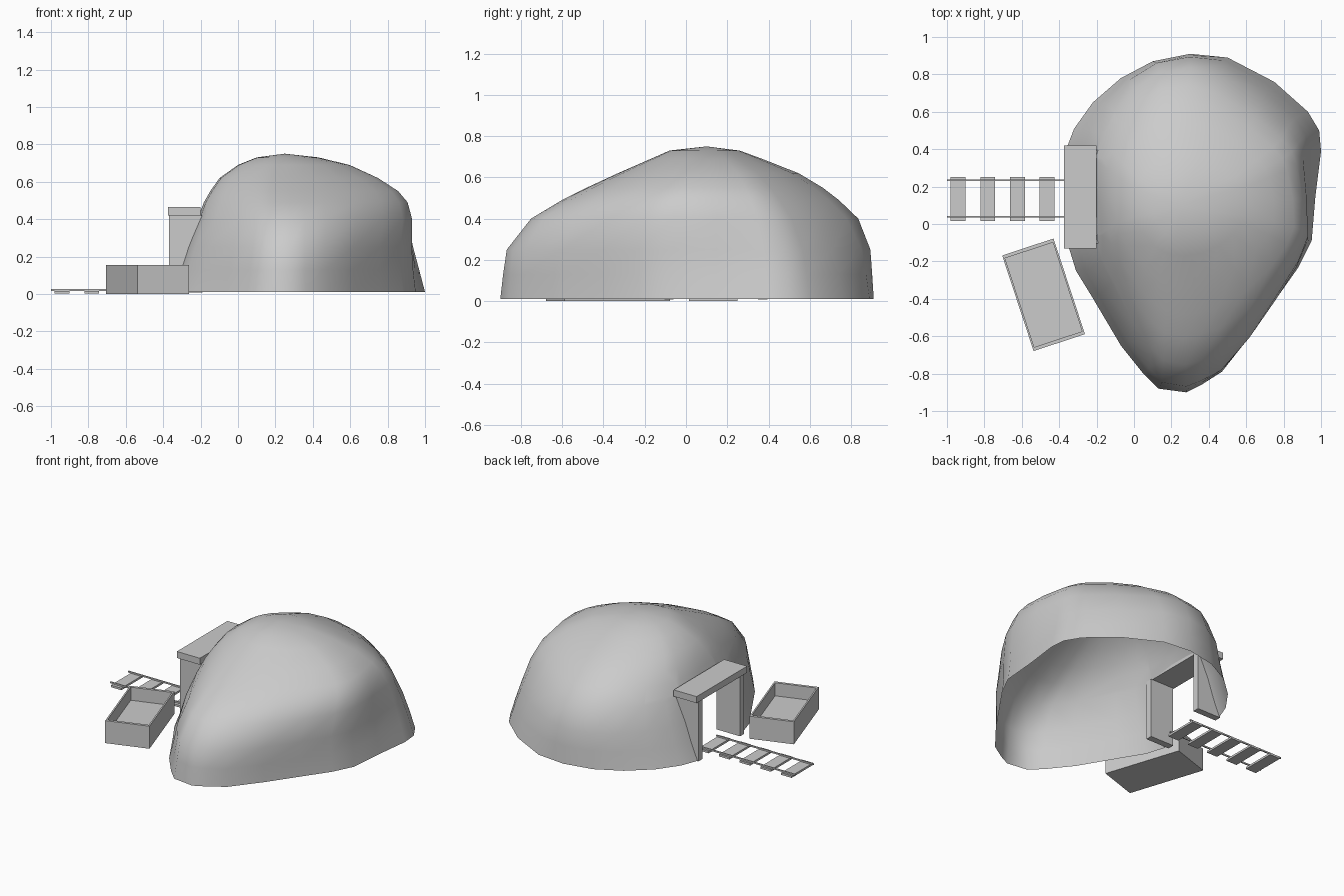
import bpy, bmesh
from mathutils import Matrix, Vector
from math import radians, hypot

if "Cube" in bpy.data.objects:
    bpy.data.objects.remove(bpy.data.objects["Cube"])


def finish(bm, name):
    me = bpy.data.meshes.new(name)
    bm.to_mesh(me)
    bm.free()
    ob = bpy.data.objects.new(name, me)
    bpy.context.collection.objects.link(ob)
    return ob


def add_box(bm, x, y, z):
    size = Matrix.Diagonal((x[1] - x[0], y[1] - y[0], z[1] - z[0], 1))
    mid = Matrix.Translation((sum(x) / 2, sum(y) / 2, sum(z) / 2))
    bmesh.ops.create_cube(bm, size=1, matrix=mid @ size)


def box(name, x, y, z):
    bm = bmesh.new()
    add_box(bm, x, y, z)
    return finish(bm, name)


# Hill shell: ground outline carried up through measured levels to the top
outline = [(.3, .91), (.1, .87), (-.07, .78), (-.22, .65), (-.32, .51), (-.37, .38),
           (-.365, .13), (-.35, -.12), (-.31, -.25), (-.23, -.38), (-.07, -.65),
           (.05, -.8), (.13, -.88), (.28, -.9), (.36, -.86), (.47, -.79), (.62, -.6),
           (.76, -.4), (.88, -.23), (.95, -.09), (.97, .15), (1, .39), (.99, .5),
           (.93, .6), (.75, .76), (.5, .89)]
# z, left, right, front, back, roundness, lean of the back right corner
levels = [(.01, -.37, 1.0, -.905, .91, 0, 0), (.13, -.32, .98, -.89, .905, 0, .025),
          (.25, -.28, .965, -.87, .9, .03, .06), (.4, -.22, .955, -.75, .845, .15, .1),
          (.49, -.185, .925, -.6, .75, .3, .1), (.55, -.15, .87, -.48, .67, .45, .09),
          (.62, -.1, .76, -.33, .55, .6, .06), (.69, 0, .6, -.17, .37, .8, .03),
          (.73, .1, .43, -.08, .26, 1, 0)]
ax, ay = .25, .1
base = levels[0]
bm = bmesh.new()
rings = []
for z, l, r, f, b, t, lean in levels:
    ring = []
    for x, y in outline:
        u = (x - ax) / ((base[2] - ax) if x > ax else (ax - base[1]))
        v = (y - ay) / ((base[4] - ay) if y > ay else (ay - base[3]))
        k = hypot(u, v) ** -t
        if u > 0:
            k *= 1 - lean * (1 if v > 0 else .7) * 2 * u * v / (u * u + v * v)
        px = ax + u * k * ((r - ax) if u > 0 else (ax - l))
        py = ay + v * k * ((b - ay) if v > 0 else (ay - f))
        ring.append(bm.verts.new((px, py, z)))
    rings.append(ring)
n = len(outline)
for lo, hi in zip(rings, rings[1:]):
    for i in range(n):
        j = (i + 1) % n
        bm.faces.new((lo[i], lo[j], hi[j], hi[i]))
top = bm.verts.new((ax, ay, .75))
for i in range(n):
    bm.faces.new((rings[-1][i], rings[-1][(i + 1) % n], top))

# Doorway hole in the hill
for co, no in (((0, -.06, 0), (0, 1, 0)), ((0, .35, 0), (0, 1, 0)), ((0, 0, .42), (0, 0, 1))):
    near = []
    for f in bm.faces:
        c = f.calc_center_median()
        if c.x < -.1 and -.3 < c.y < .55 and c.z < .5:
            near.append(f)
    edges = list({e for f in near for e in f.edges})
    verts = list({v for f in near for v in f.verts})
    bmesh.ops.bisect_plane(bm, geom=verts + edges + near, plane_co=co, plane_no=no)
hole = []
for f in bm.faces:
    c = f.calc_center_median()
    if c.x < -.1 and -.06 < c.y < .35 and c.z < .42:
        hole.append(f)
bmesh.ops.delete(bm, geom=hole, context='FACES')
bmesh.ops.recalc_face_normals(bm, faces=bm.faces[:])
if sum(f.normal.z for f in bm.faces) < 0:
    bmesh.ops.reverse_faces(bm, faces=bm.faces[:])
for f in bm.faces:
    f.smooth = True
finish(bm, "hill")

# Doorway frame
box("left_post", (-.37, -.19), (.35, .395), (.007, .42))
box("right_post", (-.37, -.19), (-.105, -.06), (.007, .42))
box("lintel", (-.375, -.2), (-.13, .42), (.42, .465))

# Track
bm = bmesh.new()
for i in range(5):
    x = -.94 + i * .158
    add_box(bm, (x - .04, x + .04), (.015, .25), (.002, .016))
finish(bm, "sleepers")
bm = bmesh.new()
for y in (.04, .233):
    add_box(bm, (-1, -.26), (y - .004, y + .004), (.016, .026))
finish(bm, "rails")

# Open trough: top face inset and pushed down to the inner floor
bm = bmesh.new()
hx, hy, h = .1445, .269, .155
add_box(bm, (-hx, hx), (-hy, hy), (0, h))
bm.normal_update()
lid = max(bm.faces, key=lambda f: f.normal.z)
bmesh.ops.inset_individual(bm, faces=[lid], thickness=.014)
for v in lid.verts:
    v.co.y *= .965
floor = bmesh.ops.extrude_discrete_faces(bm, faces=[lid])["faces"][0]
bmesh.ops.translate(bm, verts=floor.verts[:], vec=Vector((0, 0, -.09)))
bmesh.ops.recalc_face_normals(bm, faces=bm.faces[:])
trough = finish(bm, "trough")
trough.location = (-.4835, -.3785, 0)
trough.rotation_euler.z = radians(18.2)
